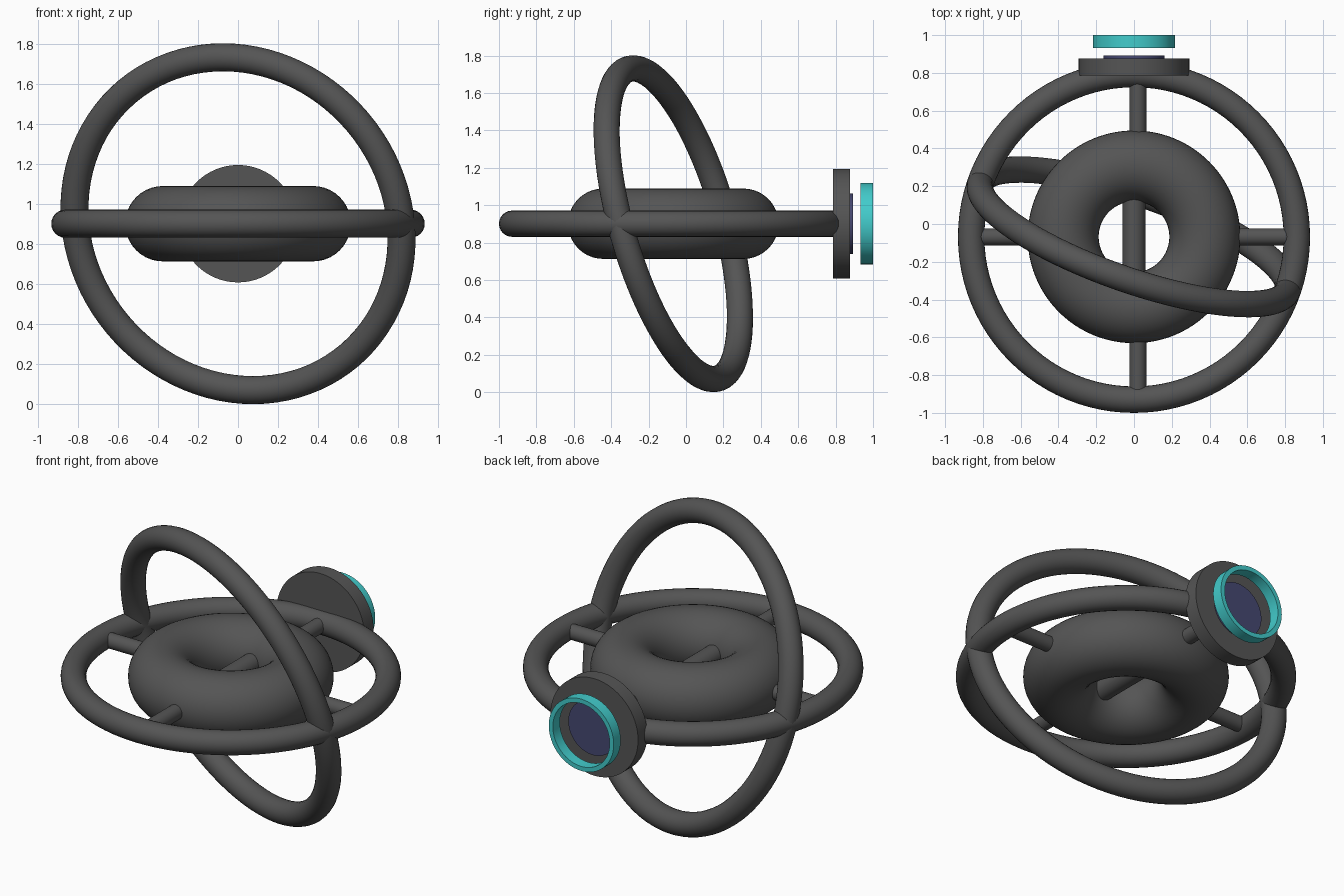
import bpy, math
from mathutils import Vector

if "Cube" in bpy.data.objects:
    bpy.data.objects.remove(bpy.data.objects["Cube"])

CENTRE = Vector((0, -0.068, 0.901))


def material(name, rgb):
    m = bpy.data.materials.new(name)
    m.diffuse_color = (*rgb, 1)
    m.use_nodes = True
    m.node_tree.nodes["Principled BSDF"].inputs["Base Color"].default_value = m.diffuse_color
    return m


GREY = material("dark_grey", (0.09, 0.09, 0.09))
TEAL = material("teal", (0.055, 0.6, 0.6))
NAVY = material("navy", (0.06, 0.064, 0.165))


def finish(name, mat, angle=35):
    ob = bpy.context.object
    ob.name = name
    ob.data.materials.append(mat)
    bpy.ops.object.shade_smooth_by_angle(angle=math.radians(angle))
    return ob


def ring(name, major, minor, rotation=(0, 0, 0), segs=(96, 24)):
    bpy.ops.mesh.primitive_torus_add(major_radius=major, minor_radius=minor,
                                     major_segments=segs[0], minor_segments=segs[1],
                                     location=CENTRE, rotation=rotation)
    return finish(name, GREY)


def rod(name, start, end, radius, mat=GREY, sides=32):
    """Cylinder between two points given relative to the centre."""
    a, b = CENTRE + Vector(start), CENTRE + Vector(end)
    bpy.ops.mesh.primitive_cylinder_add(vertices=sides, radius=radius, depth=(b - a).length,
                                        location=(a + b) / 2,
                                        rotation=(b - a).to_track_quat('Z', 'Y').to_euler())
    return finish(name, mat)


# Hull and the two large hoops
ring("hull", 0.375, 0.188, segs=(96, 40))
ring("level_hoop", 0.862, 0.07)
ring("tilted_hoop", 0.861, 0.07, (math.radians(-74.7), 0, math.radians(-19.3)))

# Spokes from the hull to the level hoop, and the axle across the hull opening
for side, s in (("right", 1), ("left", -1)):
    rod(side + "_spoke", (s * 0.45, 0, 0), (s * 0.815, 0, 0), 0.045)
for side, s in (("back", 1), ("front", -1)):
    rod(side + "_spoke", (0.02, s * 0.45, 0), (0.02, s * 0.815, 0), 0.045)
rod("axle", (0, -0.3, 0), (0, 0.3, 0), 0.06)

# Round back plate and its lens
y0 = -CENTRE.y
rod("back_plate", (0, y0 + 0.787, 0), (0, y0 + 0.876, 0), 0.293, sides=64)
rod("lens", (0, y0 + 0.87, 0), (0, y0 + 0.892, 0), 0.162, NAVY, 64)

# Floating thin-walled ring behind the lens, turned from a square profile
profile = [(0.19, 0.933), (0.217, 0.933), (0.217, 1.0), (0.19, 1.0)]
n, k = 64, len(profile)
verts = [(r * math.cos(2 * math.pi * i / n), y, CENTRE.z + r * math.sin(2 * math.pi * i / n))
         for i in range(n) for r, y in profile]
faces = [(i * k + j, i * k + (j + 1) % k, (i + 1) % n * k + (j + 1) % k, (i + 1) % n * k + j)
         for i in range(n) for j in range(k)]
mesh = bpy.data.meshes.new("lens_ring")
mesh.from_pydata(verts, [], faces)
band = bpy.data.objects.new("lens_ring", mesh)
bpy.context.collection.objects.link(band)
bpy.ops.object.select_all(action='DESELECT')
band.select_set(True)
bpy.context.view_layer.objects.active = band
bpy.ops.object.mode_set(mode='EDIT')
bpy.ops.mesh.select_all(action='SELECT')
bpy.ops.mesh.normals_make_consistent(inside=False)
bpy.ops.object.mode_set(mode='OBJECT')
finish("lens_ring", TEAL)
